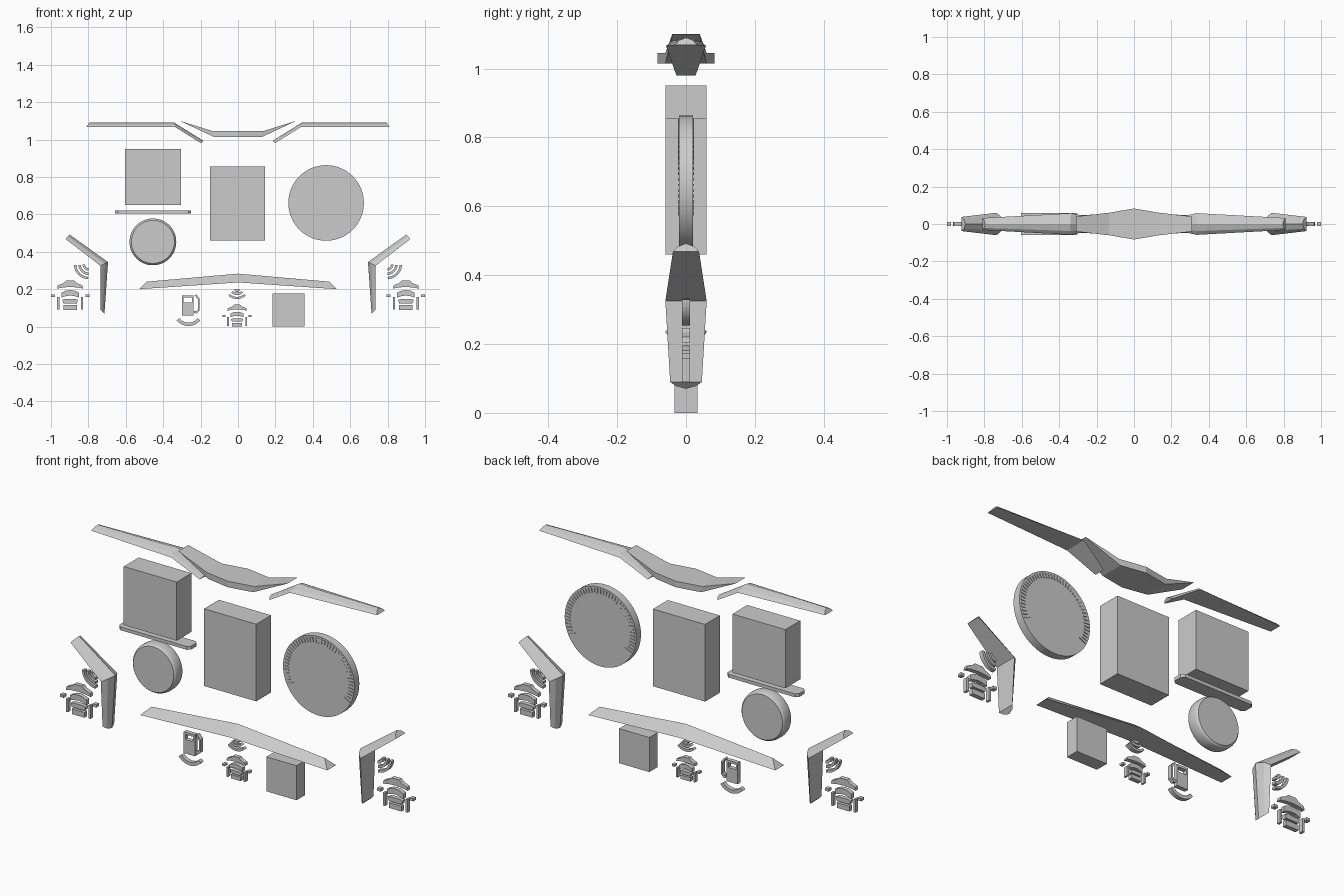
import bpy, bmesh
from math import sin, cos, radians

if "Cube" in bpy.data.objects:
    bpy.data.objects.remove(bpy.data.objects["Cube"])

ICON = 0.011  # half depth of the small symbols


def make(name, bm):
    bmesh.ops.recalc_face_normals(bm, faces=bm.faces)
    me = bpy.data.meshes.new(name)
    bm.to_mesh(me)
    bm.free()
    ob = bpy.data.objects.new(name, me)
    bpy.context.collection.objects.link(ob)
    return ob


def loft(name, rings):
    """Skin a row of closed sections and cap both ends."""
    bm = bmesh.new()
    vs = [[bm.verts.new(p) for p in r] for r in rings]
    n = len(vs[0])
    for a, b in zip(vs, vs[1:]):
        for i in range(n):
            j = (i + 1) % n
            bm.faces.new((a[i], a[j], b[j], b[i]))
    bm.faces.new(vs[0])
    bm.faces.new(vs[-1])
    return make(name, bm)


def prisms(name, outlines, d=ICON):
    """Extrude several x-z outlines along y into one object."""
    bm = bmesh.new()
    for pts in outlines:
        a = [bm.verts.new((x, -d, z)) for x, z in pts]
        b = [bm.verts.new((x, d, z)) for x, z in pts]
        bm.faces.new(a)
        bm.faces.new(b)
        for i in range(len(a)):
            j = (i + 1) % len(a)
            bm.faces.new((a[i], a[j], b[j], b[i]))
    return make(name, bm)


def rect(x0, x1, z0, z1):
    return [(x0, z0), (x1, z0), (x1, z1), (x0, z1)]


def arc(cx, cz, r0, r1, a0, a1, n=10):
    ang = [radians(a0 + (a1 - a0) * i / n) for i in range(n + 1)]
    return ([(cx + r1 * cos(a), cz + r1 * sin(a)) for a in ang] +
            [(cx + r0 * cos(a), cz + r0 * sin(a)) for a in reversed(ang)])


def ridge(name, stations, side=1, shoulder=True):
    """Flat-based bar with a ridge; station = base x, z, ridge x, z, half width."""
    rings = []
    for bx, bz, ax, az, w in stations:
        ring = [(bx, -w), (bx, w), (ax, 0)]
        zs = [bz, bz, az]
        if shoulder:
            mx, mz = bx + (ax - bx) * .6, bz + (az - bz) * .6
            ring = [(bx, -w), (bx, w), (mx, w * .65), (ax, 0), (mx, -w * .65)]
            zs = [bz, bz, mz, az, mz]
        rings.append([(side * x, y, z) for (x, y), z in zip(ring, zs)])
    return loft(name, rings)


def disc(name, cx, cz, profile, n=64):
    """Disc facing the front; profile = (y, radius) pairs."""
    ob = loft(name, [[(cx + r * cos(radians(360 * i / n)), y, cz + r * sin(radians(360 * i / n)))
                      for i in range(n)] for y, r in profile])
    bpy.context.view_layer.objects.active = ob
    bpy.ops.object.select_all(action='DESELECT')
    ob.select_set(True)
    bpy.ops.object.shade_smooth_by_angle(angle=radians(25))
    return ob


# Top centre bar, widest in the middle with upswept tips
half = [(.31, 1.10, 1.092, .04), (.135, 1.045, 1.014, .06), (0, 1.045, 1.014, .083)]
bar = [(-x, t, b, w) for x, t, b, w in half] + half[1::-1]
loft("top_centre_bar", [[(x, -w, t), (x, w, t), (x * .95, w, b), (x * .95, -w, b)]
                        for x, t, b, w in bar])

# Top wings and side brackets
for side, tag in ((-1, "left"), (1, "right")):
    ridge("top_wing_" + tag, [(.81, 1.068, .795, 1.09, .032),
                              (.335, 1.066, .34, 1.09, .058),
                              (.197, .98, .186, .994, .028)], side)
    ridge("side_bracket_" + tag, [(.922, .468, .90, .492, .038),
                                  (.735, .325, .695, .345, .06),
                                  (.735, .09, .714, .07, .046)], side)

# Lower bar
ridge("lower_bar", [(-.53, .2, -.49, .24, .035), (0, .236, 0, .283, .061),
                    (.53, .2, .49, .24, .035)], shoulder=False)

# Display blocks
prisms("left_block", [rect(-.605, -.305, .65, .95)], .06)
prisms("centre_block", [rect(-.15, .145, .46, .855)], .06)
prisms("lower_block", [rect(.184, .355, 0, .177)], .034)

# Thin shelf with chamfered corners
c, x0, x1, d = .015, -.657, -.25, .036
plan = [(x0, -d + c), (x0 + c, -d), (x1 - c, -d), (x1, -d + c),
        (x1, d - c), (x1 - c, d), (x0 + c, d), (x0, d - c)]
loft("shelf", [[(x, y, z) for x, y in plan] for z in (.605, .622)])

# Small bevelled dial and large round gauge
disc("small_dial", -.455, .453, [(-.034, .115), (-.026, .122), (-.014, .125),
                                 (.014, .125), (.026, .122), (.034, .115)])
disc("round_gauge", .471, .661, [(-.02, .202), (.02, .202)])

# Gauge ticks on both faces
ticks = []
for i in range(45):
    a = -26 + 232 * i / 44
    inner = .158 if i in (0, 44) else .17
    ticks.append(arc(.471, .661, inner, .194, a - .9, a + .9, 1))
prisms("gauge_ticks", ticks, .0235)


# Seat symbols
def seat(name, cx, z0, sx, sz):
    dome = [(-.07, .115), (-.066, .132), (-.035, .145), (-.022, .158), (.022, .158),
            (.035, .145), (.066, .132), (.07, .115), (.04, .121), (0, .124), (-.04, .121)]
    parts = [dome]
    for top, w, h in ((.107, .047, .026), (.067, .043, .02)):
        parts.append([(-w, top - .014), (-w * .5, top - .003), (0, top), (w * .5, top - .003),
                      (w, top - .014), (w, top - .014 - h), (w * .5, top - h - .006),
                      (0, top - h - .003), (-w * .5, top - h - .006), (-w, top - .014 - h)])
    parts[2] = [(-.036, .036), (-.042, .055), (-.03, .059), (.03, .059), (.042, .055), (.036, .036)]
    parts.append(rect(-.036, .036, 0, .027))
    for s in (-1, 1):
        parts.append([(s * x, z) for x, z in rect(.058, .07, .003, .07)])
        parts.append([(s * x, z) for x, z in rect(.082, .1025, .07, .084)])
    prisms(name, [[(cx + x * sx, z0 + z * sz) for x, z in p] for p in parts])


seat("seat_symbol_left", -.8975, .088, 1, 1)
seat("seat_symbol_right", .8975, .088, 1, 1)
seat("seat_symbol_centre", -.005, 0, .76, .74)


# Signal arcs
def signal(name, cx, cz, a0, a1):
    prisms(name, [arc(cx, cz, r - .013, r, a0, a1) for r in (.034, .057, .08)])


signal("signal_left", -.797, .333, 183, 267)
signal("signal_right", .797, .333, 273, 357)
prisms("signal_centre", [arc(-.005, .215, r - .012, r, 227, 313) for r in (.046, .068)] +
       [arc(-.005, .2, 0.0005, .016, 185, 355, 6)])

# Fuel pump symbol: body frame with window, hose and curved base
prisms("pump_symbol", [
    rect(-.3, -.237, .058, .13), rect(-.3, -.237, .155, .167),
    rect(-.3, -.291, .13, .155), rect(-.246, -.237, .13, .155),
    [(-.232, .168), (-.224, .172), (-.205, .15), (-.205, .085), (-.222, .07),
     (-.234, .074), (-.234, .084), (-.222, .084), (-.214, .094), (-.214, .145)],
    arc(-.265, .083, .062, .08, 218, 322)])
